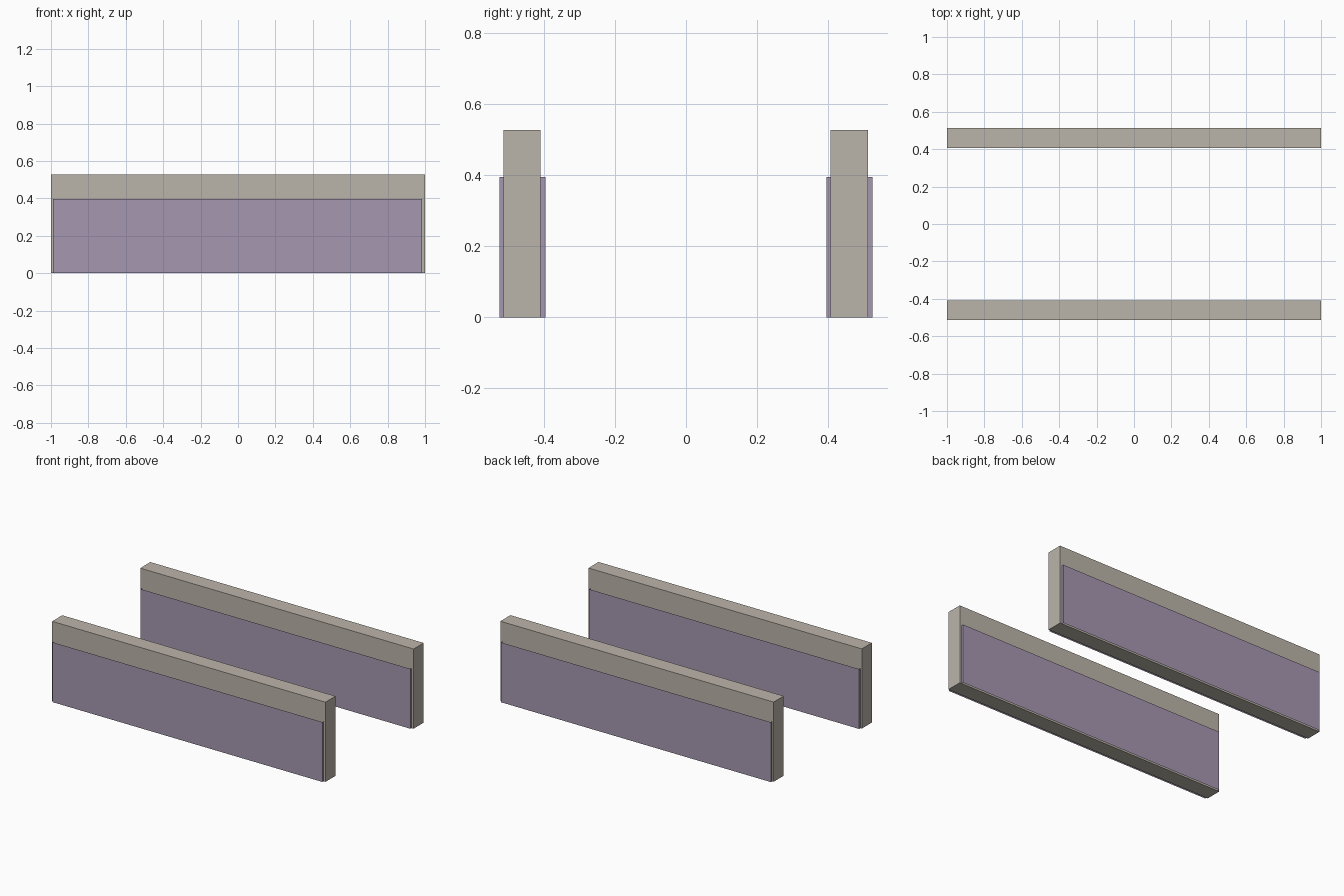
import bpy, bmesh

if "Cube" in bpy.data.objects:
    bpy.data.objects.remove(bpy.data.objects["Cube"])


def material(name, color):
    mat = bpy.data.materials.new(name)
    mat.diffuse_color = (*color, 1)
    mat.use_nodes = True
    mat.node_tree.nodes["Principled BSDF"].inputs["Base Color"].default_value = mat.diffuse_color
    return mat


def box(name, x, y, z, mat, open_ends=False):
    """Box from (min, max) ranges; open_ends drops the top and bottom faces."""
    bm = bmesh.new()
    bmesh.ops.create_cube(bm, size=1)
    for v in bm.verts:
        v.co = [r[1] if c > 0 else r[0] for c, r in zip(v.co, (x, y, z))]
    bm.normal_update()
    if open_ends:
        caps = [f for f in bm.faces if abs(f.normal.z) > 0.9]
        bmesh.ops.delete(bm, geom=caps, context='FACES_ONLY')
    mesh = bpy.data.meshes.new(name)
    bm.to_mesh(mesh)
    bm.free()
    mesh.materials.append(mat)
    obj = bpy.data.objects.new(name, mesh)
    bpy.context.collection.objects.link(obj)
    return obj


stone = material("stone", (0.50, 0.46, 0.40))
purple = material("purple_panel", (0.38, 0.31, 0.44))

# Two identical low walls, each wrapped in a thin panel sleeve
for side, yc in (("front", -0.4605), ("back", 0.4605)):
    box(side + "_wall", (-1, 1), (yc - 0.0535, yc + 0.0515), (0, 0.527), stone)
    box(side + "_panel_sleeve", (-0.989, 0.985), (yc - 0.065, yc + 0.065),
        (0, 0.396), purple, open_ends=True)
